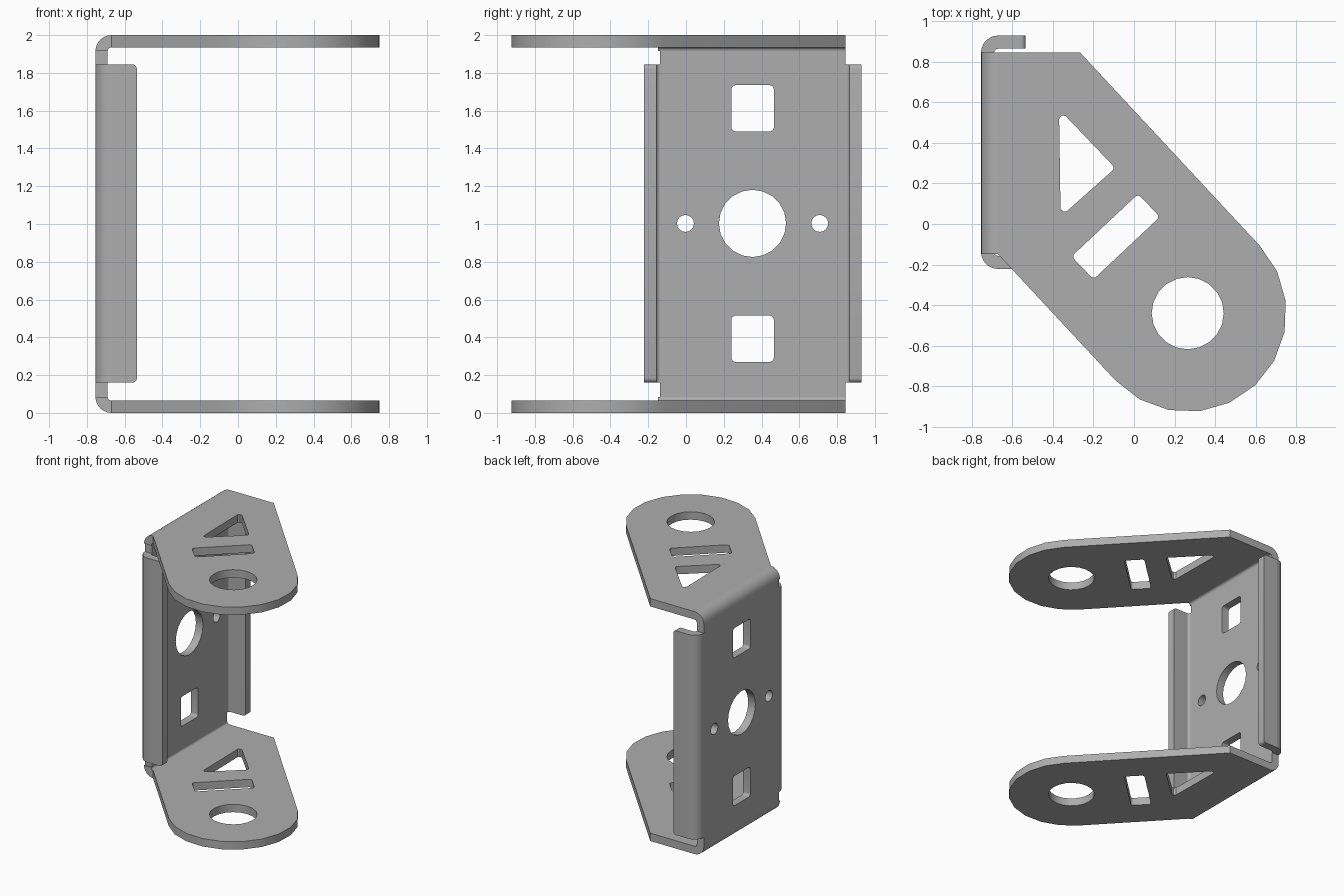
import bpy, bmesh
from math import cos, sin, pi, radians
from mathutils import Matrix, Vector

if "Cube" in bpy.data.objects:
    bpy.data.objects.remove(bpy.data.objects["Cube"])

T = 0.065                      # sheet thickness
R_IN, R_OUT = 0.02, 0.085      # bend radii
LEFT, H = -0.755, 2.0          # back face of the sheet, total height
Y0, Y1 = -0.137, 0.845         # flat width of the back plate
Z0, Z1 = 0.16, 1.845           # extent of the side flanges

steel = bpy.data.materials.new("steel grey")
steel.use_nodes = True
GREY = (0.42, 0.42, 0.42, 1)
steel.diffuse_color = GREY
steel.node_tree.nodes["Principled BSDF"].inputs["Base Color"].default_value = GREY


def arc(cx, cy, r, a0, a1, n):
    return [(cx + r * cos(radians(a0 + (a1 - a0) * i / n)),
             cy + r * sin(radians(a0 + (a1 - a0) * i / n))) for i in range(n + 1)]


def circle(cx, cy, r, n=20):
    return arc(cx, cy, r, 0, 360, n)[:-1]


def rounded(points, r, n=4):
    """Polygon with every corner filleted to radius r."""
    out = []
    pts = [Vector(p) for p in points]
    for i, p in enumerate(pts):
        a = (pts[i - 1] - p).normalized()
        b = (pts[(i + 1) % len(pts)] - p).normalized()
        half = a.angle(b) / 2
        centre = p + (a + b).normalized() * (r / sin(half))
        reach = r / (sin(half) / cos(half))
        s, e = p + a * reach - centre, p + b * reach - centre
        for k in range(n + 1):
            out.append(tuple(centre + s.lerp(e, k / n).normalized() * r))
    return out


def box(x0, x1, y0, y1):
    return [(x0, y0), (x1, y0), (x1, y1), (x0, y1)]


def sheet(name, loops, depth, axes, offset):
    """Extrude an outline with holes; axes give the world directions of u, v, w."""
    curve = bpy.data.curves.new(name, 'CURVE')
    curve.dimensions, curve.fill_mode, curve.extrude = '2D', 'BOTH', depth / 2
    for loop in loops:
        spline = curve.splines.new('POLY')
        spline.points.add(len(loop) - 1)
        spline.use_cyclic_u = True
        for point, (u, v) in zip(spline.points, loop):
            point.co = (u, v, 0, 1)
    temp = bpy.data.objects.new(name + " outline", curve)
    mesh = bpy.data.meshes.new_from_object(temp)
    bpy.data.objects.remove(temp)
    bpy.data.curves.remove(curve)
    mesh.transform(Matrix.Translation(offset) @ Matrix(axes).transposed().to_4x4())
    bm = bmesh.new()
    bm.from_mesh(mesh)
    bmesh.ops.remove_doubles(bm, verts=bm.verts, dist=1e-5)
    bmesh.ops.recalc_face_normals(bm, faces=bm.faces)
    bm.to_mesh(mesh)
    bm.free()
    mesh.name = name
    mesh.materials.clear()
    mesh.materials.append(steel)
    obj = bpy.data.objects.new(name, mesh)
    bpy.context.collection.objects.link(obj)
    bpy.ops.object.select_all(action='DESELECT')
    obj.select_set(True)
    bpy.context.view_layer.objects.active = obj
    bpy.ops.object.shade_smooth_by_angle(angle=radians(30))
    return obj


X, Y, Z = (1, 0, 0), (0, 1, 0), (0, 0, 1)
BEND_X = LEFT + R_OUT


def bend(cv, a0, a1):
    """Quarter ring cross-section of a folded corner."""
    return arc(BEND_X, cv, R_OUT, a0, a1, 6) + arc(BEND_X, cv, R_IN, a1, a0, 6)


# Back plate with its mounting holes
holes = [circle(0.352, 1.003, 0.178), circle(-0.003, 1.003, 0.045, 16),
         circle(0.708, 1.003, 0.045, 16)]
holes += [rounded(box(0.24, 0.465, z, z + 0.245), 0.022) for z in (0.27, 1.49)]
sheet("back_plate", [box(Y0, Y1, R_OUT, H - R_OUT)] + holes, T,
      (Y, Z, X), (LEFT + T / 2, 0, 0))

# Side flanges and their folds
tip, r = -0.535, 0.025
flange = ([(BEND_X, Z0)] + arc(tip - r, Z0 + r, r, -90, 0, 4)
          + arc(tip - r, Z1 - r, r, 0, 90, 4) + [(BEND_X, Z1)])
for side, edge, s, a1 in (("front", Y0, -1, 270), ("rear", Y1, 1, 90)):
    sheet(side + "_flange", [flange], T, (X, Z, (0, -1, 0)),
          (0, edge + s * (R_OUT - T / 2), 0))
    sheet(side + "_flange_fold", [bend(edge, 180, a1)], Z1 - Z0, (X, Y, Z),
          (0, 0, (Z0 + Z1) / 2))

# Arms: tapered plate with round end, bore, slot and triangle
cx, cy = 0.265, -0.44
arm = ([(BEND_X, Y1), (-0.265, Y1)] + arc(cx, cy, 0.487, 43, -137, 10)
       + [(BEND_X, -0.15)])
triangle = rounded([(-0.37, 0.567), (-0.092, 0.276), (-0.362, 0.036)], 0.02)
slot = rounded([(-0.308, -0.16), (0.02, 0.148), (0.128, 0.035), (-0.2, -0.273)], 0.02)
for level, z, cz, a1 in (("lower", T / 2, R_OUT, 270),
                         ("upper", H - T / 2, H - R_OUT, 90)):
    sheet(level + "_arm", [arm, circle(cx, cy, 0.178), triangle, slot], T,
          (X, Y, Z), (0, 0, z))
    sheet(level + "_arm_fold", [bend(cz, 180, a1)], Y1 - Y0 + 0.01,
          (X, Z, (0, -1, 0)), (0, (Y0 + Y1 - 0.01) / 2, 0))
